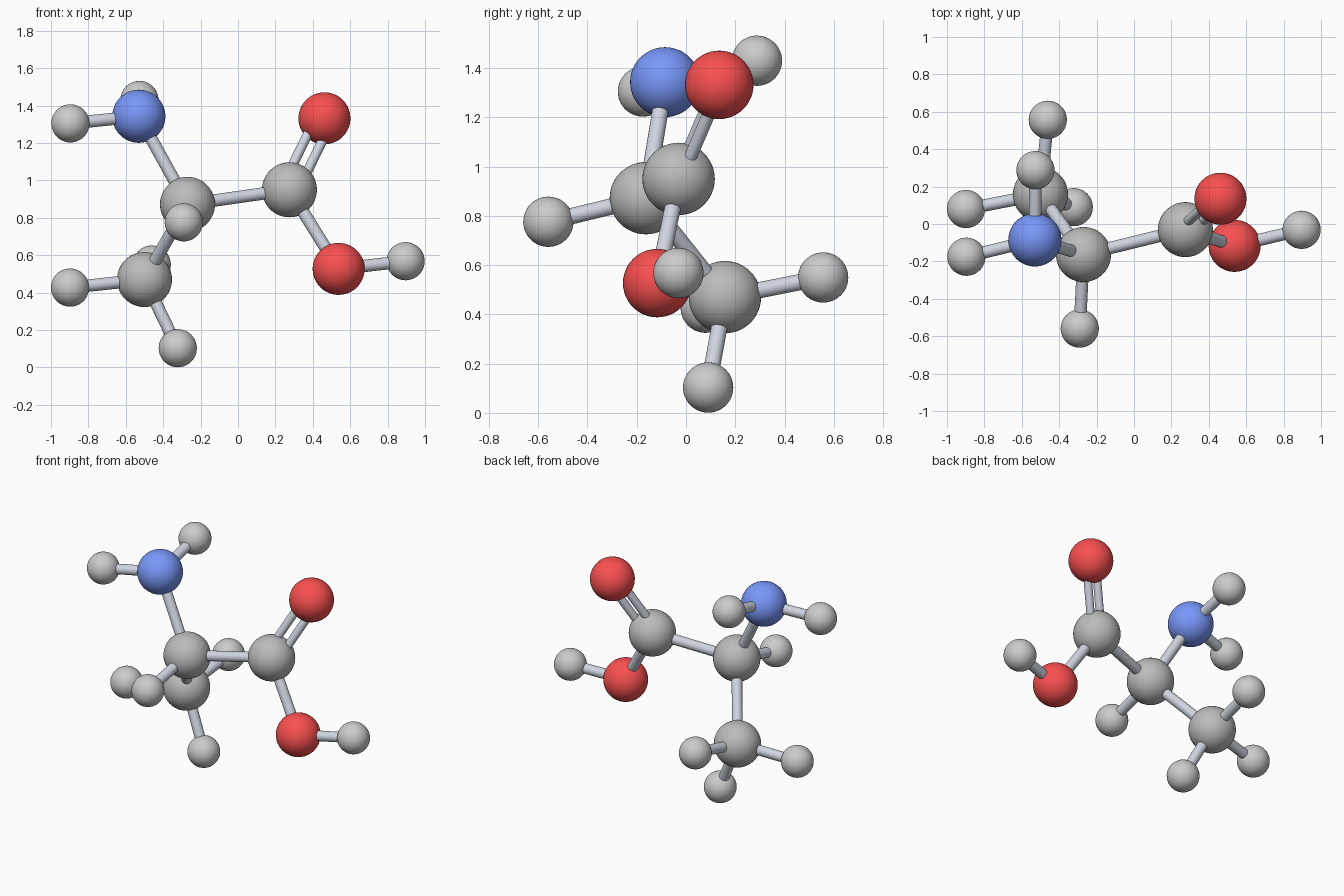
import bpy
from mathutils import Vector

if "Cube" in bpy.data.objects:
    bpy.data.objects.remove(bpy.data.objects["Cube"])


def material(name, rgb):
    m = bpy.data.materials.new(name)
    m.diffuse_color = (*rgb, 1)
    m.use_nodes = True
    m.node_tree.nodes["Principled BSDF"].inputs["Base Color"].default_value = m.diffuse_color
    return m


# element: radius, colour
ELEMENTS = {
    "carbon": (0.147, material("carbon_grey", (0.5, 0.5, 0.5))),
    "nitrogen": (0.142, material("nitrogen_blue", (0.19, 0.31, 0.95))),
    "oxygen": (0.139, material("oxygen_red", (0.95, 0.08, 0.08))),
    "hydrogen": (0.102, material("hydrogen_pale", (0.75, 0.75, 0.75))),
}
BOND = material("bond_steel", (0.62, 0.66, 0.74))

# atom name: element, centre
ATOMS = {
    "central_carbon": ("carbon", (-0.27, -0.163, 0.872)),
    "acid_carbon": ("carbon", (0.275, -0.03, 0.95)),
    "methyl_carbon": ("carbon", (-0.50, 0.158, 0.47)),
    "amine_nitrogen": ("nitrogen", (-0.53, -0.085, 1.343)),
    "double_oxygen": ("oxygen", (0.462, 0.135, 1.332)),
    "hydroxyl_oxygen": ("oxygen", (0.538, -0.117, 0.527)),
    "hydroxyl_hydrogen": ("hydrogen", (0.896, -0.031, 0.568)),
    "central_hydrogen": ("hydrogen", (-0.29, -0.559, 0.776)),
    "methyl_hydrogen_left": ("hydrogen", (-0.898, 0.08, 0.427)),
    "methyl_hydrogen_low": ("hydrogen", (-0.322, 0.09, 0.103)),
    "methyl_hydrogen_back": ("hydrogen", (-0.461, 0.557, 0.55)),
    "amine_hydrogen_left": ("hydrogen", (-0.896, -0.175, 1.305)),
    "amine_hydrogen_back": ("hydrogen", (-0.527, 0.288, 1.43)),
}
SINGLE_BONDS = [
    ("central_carbon", "acid_carbon"), ("central_carbon", "methyl_carbon"),
    ("central_carbon", "amine_nitrogen"), ("central_carbon", "central_hydrogen"),
    ("acid_carbon", "hydroxyl_oxygen"), ("hydroxyl_oxygen", "hydroxyl_hydrogen"),
    ("methyl_carbon", "methyl_hydrogen_left"), ("methyl_carbon", "methyl_hydrogen_low"),
    ("methyl_carbon", "methyl_hydrogen_back"),
    ("amine_nitrogen", "amine_hydrogen_left"), ("amine_nitrogen", "amine_hydrogen_back"),
]


def finish(name, mat):
    ob = bpy.context.object
    ob.name = name
    ob.data.materials.append(mat)
    bpy.ops.object.shade_smooth_by_angle()


def centre(name):
    return Vector(ATOMS[name][1])


def rod(name, a, b, radius):
    d = b - a
    bpy.ops.mesh.primitive_cylinder_add(
        vertices=24, radius=radius, depth=d.length, location=(a + b) / 2,
        rotation=d.to_track_quat('Z', 'Y').to_euler())
    finish(name, BOND)


# atoms
for name, (element, pos) in ATOMS.items():
    radius, mat = ELEMENTS[element]
    bpy.ops.mesh.primitive_uv_sphere_add(segments=48, ring_count=24, radius=radius, location=pos)
    finish(name, mat)

# single bonds
for a, b in SINGLE_BONDS:
    rod(f"bond_{a}_to_{b}", centre(a), centre(b), 0.033)

# double bond: two thinner rods side by side in the plane of the acid group
a, b = centre("acid_carbon"), centre("double_oxygen")
axis = (b - a).normalized()
across = a - centre("central_carbon")
side = (across - across.dot(axis) * axis).normalized() * 0.043
for label, s in (("inner", -1), ("outer", 1)):
    rod(f"double_bond_{label}", a + s * side, b + s * side, 0.026)
